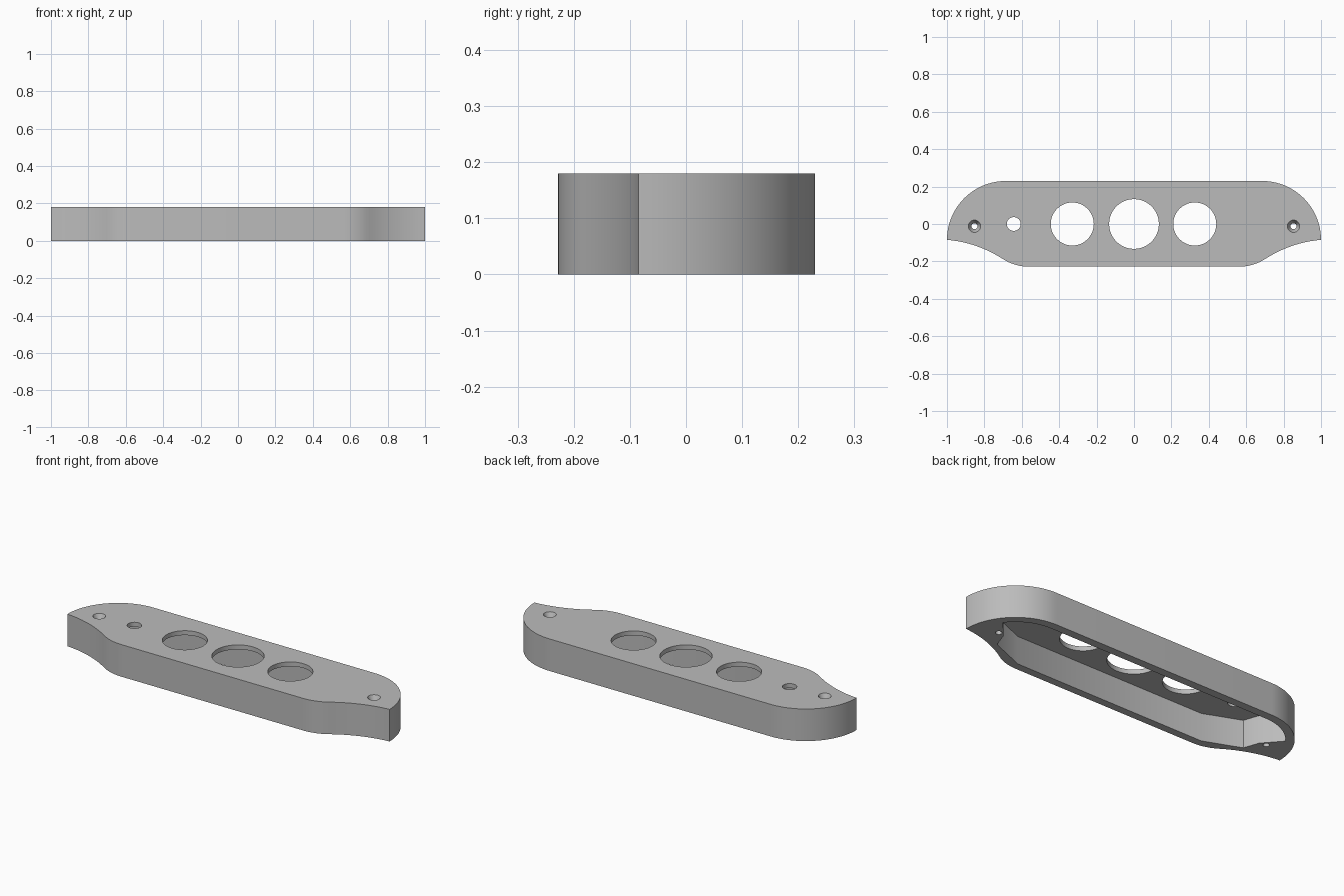
import bpy, bmesh
from math import sin, cos, radians

cube = bpy.data.objects.get("Cube")
if cube:
    bpy.data.objects.remove(cube)

HEIGHT = 0.18
CEILING = 0.155

grey = bpy.data.materials.new("plain grey")
grey.use_nodes = True
colour = (0.5, 0.5, 0.5, 1)
grey.diffuse_color = colour
grey.node_tree.nodes["Principled BSDF"].inputs["Base Color"].default_value = colour


def arc(cx, cy, r, start, end, steps):
    """Points on a circle between two angles in degrees."""
    angles = [radians(start + (end - start) * i / steps) for i in range(steps + 1)]
    return [(cx + r * cos(a), cy + r * sin(a)) for a in angles]


def mirrored(half):
    """Close a half outline by reflecting it across x = 0."""
    return half + [(-x, y) for x, y in reversed(half)]


def link(name, bm):
    bmesh.ops.recalc_face_normals(bm, faces=bm.faces)
    mesh = bpy.data.meshes.new(name)
    bm.to_mesh(mesh)
    bm.free()
    mesh.materials.append(grey)
    obj = bpy.data.objects.new(name, mesh)
    bpy.context.collection.objects.link(obj)
    return obj


def prism(name, outline, z0, z1):
    bm = bmesh.new()
    face = bm.faces.new([bm.verts.new((x, y, z0)) for x, y in outline])
    top = bmesh.ops.extrude_face_region(bm, geom=[face])["geom"]
    verts = [v for v in top if isinstance(v, bmesh.types.BMVert)]
    bmesh.ops.translate(bm, verts=verts, vec=(0, 0, z1 - z0))
    return link(name, bm)


def lathe(name, x, y, profile, sides=48):
    """Stack of rings given as (radius, z) pairs, capped at both ends."""
    bm = bmesh.new()
    rings = [[bm.verts.new((px, py, z)) for px, py in arc(x, y, r, 0, 360, sides)[:-1]]
             for r, z in profile]
    for low, high in zip(rings, rings[1:]):
        for i in range(sides):
            j = (i + 1) % sides
            bm.faces.new((low[i], low[j], high[j], high[i]))
    bm.faces.new(rings[0])
    bm.faces.new(rings[-1])
    return link(name, bm)


def cut(target, cutter):
    mod = target.modifiers.new("cut", "BOOLEAN")
    mod.operation = "DIFFERENCE"
    mod.solver = "EXACT"
    mod.object = cutter
    bpy.context.view_layer.objects.active = target
    bpy.ops.object.modifier_apply(modifier=mod.name)
    bpy.data.objects.remove(cutter)


# Outer body: straight back, round shoulders, pointed tips, swept-in front
shoulder = arc(0.685, -0.085, 0.315, 90, 0, 24)
sweep = arc(1.057, -0.737, 0.655, 95, 123, 12)
front_corner = arc(0.564, 0.022, 0.25, -57, -90, 8)
body = prism("panel_body", mirrored(shoulder + sweep[1:] + front_corner), 0, HEIGHT)

# Hollow underside, narrowing around the screw bosses
pocket_half = arc(0.685, -0.085, 0.27, 90, 37, 12)
pocket_half += [(0.815, -0.02), (0.785, -0.105), (0.585, -0.185)]
cut(body, prism("pocket_cutter", mirrored(pocket_half), -0.1, CEILING))

# Three large openings and a small one
for x, r in ((-0.33, 0.115), (0, 0.133), (0.325, 0.115), (-0.643, 0.037)):
    cut(body, lathe("opening_cutter", x, 0, [(r, 0.05), (r, 0.3)]))

# Countersunk screw holes at both ends
for side in (-1, 1):
    profile = [(0.016, -0.1), (0.016, 0.145), (0.033, HEIGHT), (0.033, 0.3)]
    cut(body, lathe("screw_cutter", side * 0.853, -0.012, profile, 32))

# Smooth curved walls, keep rims crisp
bpy.ops.object.select_all(action="DESELECT")
body.select_set(True)
bpy.context.view_layer.objects.active = body
bpy.ops.object.shade_smooth_by_angle(angle=radians(25))
